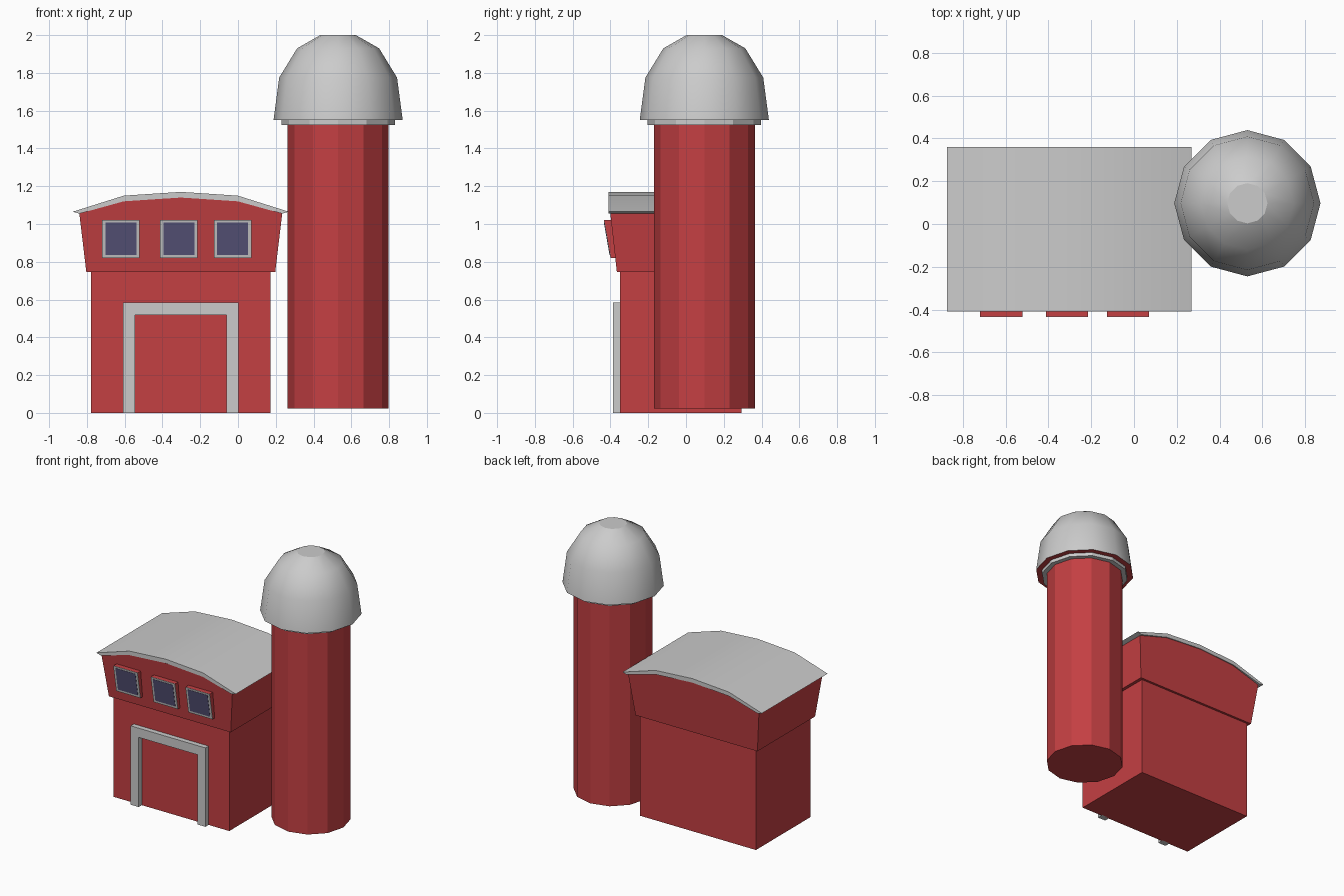
import bpy, bmesh, math

if "Cube" in bpy.data.objects:
    bpy.data.objects.remove(bpy.data.objects["Cube"])


def material(name, rgb):
    m = bpy.data.materials.new(name)
    m.diffuse_color = (*rgb, 1)
    m.use_nodes = True
    m.node_tree.nodes["Principled BSDF"].inputs["Base Color"].default_value = m.diffuse_color
    return m


RED = material("barn_red", (0.55, 0.05, 0.055))
DARK = material("dark_glass", (0.1, 0.09, 0.2))


def finish(name, bm, mat=None):
    bmesh.ops.recalc_face_normals(bm, faces=bm.faces)
    me = bpy.data.meshes.new(name)
    bm.to_mesh(me)
    bm.free()
    ob = bpy.data.objects.new(name, me)
    bpy.context.collection.objects.link(ob)
    if mat:
        me.materials.append(mat)
    return ob


def prism(name, pts, front, back, mat=None):
    """Extrude an x-z outline along y; front and back give y at height z."""
    bm = bmesh.new()
    a = [bm.verts.new((x, front(z), z)) for x, z in pts]
    b = [bm.verts.new((x, back(z), z)) for x, z in pts]
    bm.faces.new(a)
    bm.faces.new(b[::-1])
    n = len(pts)
    for i in range(n):
        j = (i + 1) % n
        bm.faces.new((a[i], b[i], b[j], a[j]))
    return finish(name, bm, mat)


def rect(x0, x1, z0, z1):
    return [(x0, z0), (x1, z0), (x1, z1), (x0, z1)]


def lathe(name, profile, mat=None, sides=12, centre=(0.53, 0.097)):
    """Closed solid of revolution from (radius, z) points."""
    bm = bmesh.new()
    rings = []
    for r, z in profile:
        rings.append([bm.verts.new((centre[0] + r * math.cos(2 * math.pi * i / sides),
                                    centre[1] + r * math.sin(2 * math.pi * i / sides), z))
                      for i in range(sides)])
    for lo, hi in zip(rings, rings[1:]):
        for i in range(sides):
            j = (i + 1) % sides
            bm.faces.new((lo[i], lo[j], hi[j], hi[i]))
    bm.faces.new(rings[0][::-1])
    bm.faces.new(rings[-1])
    return finish(name, bm, mat)


CX, CY = -0.303, -0.028

# Lower barn walls
prism("lower_walls", rect(CX - 0.476, CX + 0.476, 0, 0.76),
      lambda z: CY - 0.321, lambda z: CY + 0.321, RED)


# Flared upper walls with an arched top
def flare(z):
    return 0.338 + 0.112 * (z - 0.745)


under = [(0.537, 1.055), (0.302, 1.12), (0, 1.14), (-0.302, 1.12), (-0.537, 1.055)]
upper = [(-0.5, 0.745), (0.5, 0.745)] + under
prism("upper_walls", [(CX + x, z) for x, z in upper],
      lambda z: CY - flare(z), lambda z: CY + flare(z), RED)

# Arched roof tapering to thin eaves
outer = [(-0.572, 1.065), (-0.302, 1.15), (0, 1.17), (0.302, 1.15), (0.572, 1.065)]
roof = prism("roof", [(CX + x, z) for x, z in outer + under],
             lambda z: -0.41, lambda z: 0.36)
bpy.context.view_layer.objects.active = roof
roof.select_set(True)
bpy.ops.object.shade_smooth_by_angle(angle=math.radians(25))

# Door surround
prism("door_frame", [(-0.61, 0), (-0.61, 0.585), (0.003, 0.585), (0.003, 0),
                     (-0.062, 0), (-0.062, 0.517), (-0.545, 0.517), (-0.545, 0)],
      lambda z: -0.386, lambda z: -0.34)


# Tilted windows: red block, grey frame plate, dark pane
def tilt(offset):
    return lambda z: -0.397 - 0.175 * (z - 0.82) - offset


for i, x in enumerate((-0.62, -0.313, -0.028)):
    outline = rect(x - 0.099, x + 0.099, 0.82, 1.02)
    prism(f"window_block_{i}", outline, tilt(0), tilt(-0.05), RED)
    prism(f"window_frame_{i}", outline, tilt(0.003), tilt(0))
    prism(f"window_pane_{i}", rect(x - 0.082, x + 0.082, 0.837, 1.007),
          tilt(0.005), tilt(0.001), DARK)

# Silo body and collar
lathe("silo_body", [(0.267, 0.023), (0.267, 1.54)], RED)
lathe("silo_collar", [(0.301, 1.525), (0.301, 1.553)])

# Silo dome: smooth sides, flat cap, red underside
dome = lathe("silo_dome", [(0.342, 1.55), (0.312, 1.775), (0.217, 1.93), (0.094, 2.0)])
dome.data.materials.append(None)
dome.data.materials.append(RED)
for f in dome.data.polygons:
    flat = len(f.vertices) > 4
    f.use_smooth = not flat
    if flat and f.normal.z < 0:
        f.material_index = 1
bm = bmesh.new()
bm.from_mesh(dome.data)
for e in bm.edges:
    e.smooth = all(len(f.verts) == 4 for f in e.link_faces)
bm.to_mesh(dome.data)
bm.free()
